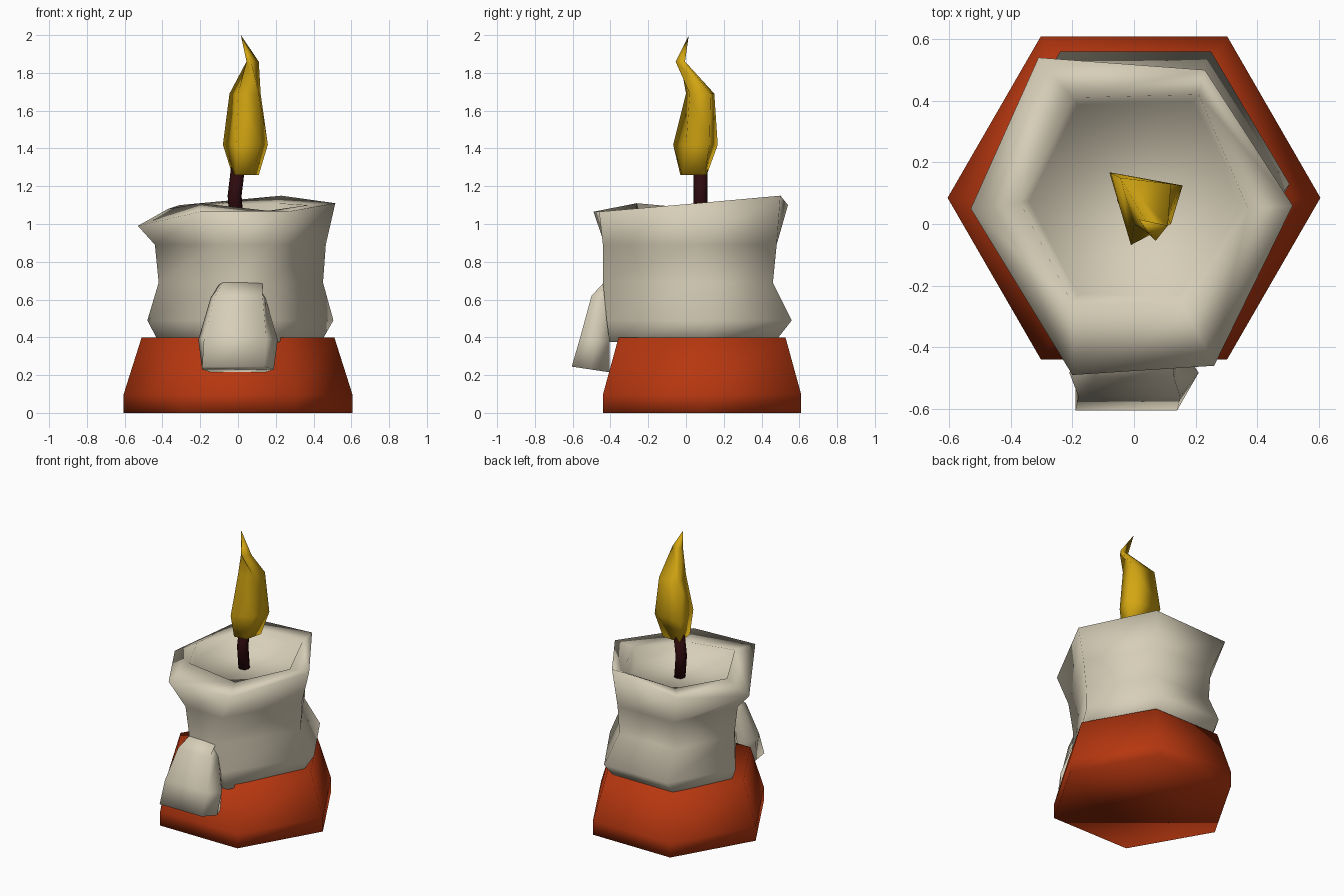
import bpy, bmesh, math

cube = bpy.data.objects.get("Cube")
if cube:
    bpy.data.objects.remove(cube, do_unlink=True)


def material(name, colour):
    m = bpy.data.materials.new(name)
    m.use_nodes = True
    m.diffuse_color = (*colour, 1)
    bsdf = next(n for n in m.node_tree.nodes if n.type == 'BSDF_PRINCIPLED')
    bsdf.inputs["Base Color"].default_value = (*colour, 1)
    return m


def loft(name, rings, mat, tip=None):
    """Skin a stack of equal rings, close both ends and shade smooth."""
    bm = bmesh.new()
    loops = [[bm.verts.new(p) for p in ring] for ring in rings]
    for a, b in zip(loops, loops[1:]):
        n = len(a)
        for i in range(n):
            j = (i + 1) % n
            bm.faces.new((a[i], a[j], b[j], b[i]))
    bm.faces.new(loops[0][::-1])
    top = bm.faces.new(loops[-1])
    if tip:
        bmesh.ops.poke(bm, faces=[top])["verts"][0].co = tip
    bmesh.ops.recalc_face_normals(bm, faces=bm.faces)
    for f in bm.faces:
        f.smooth = True
    mesh = bpy.data.meshes.new(name)
    bm.to_mesh(mesh)
    bm.free()
    mesh.materials.append(mat)
    ob = bpy.data.objects.new(name, mesh)
    bpy.context.collection.objects.link(ob)


def circle(x, y, z, r, sides):
    step = math.tau / sides
    return [(x + r * math.cos(i * step), y + r * math.sin(i * step), z)
            for i in range(sides)]


def wax_ring(z, left, right, mid, back, back_right, front_left, front_right):
    return [(right, mid, z), (back_right, back, z), (-0.24, back, z),
            (left, mid, z), (*front_left, z), (*front_right, z)]


def drip_ring(side, front_l, front_r, front, back, z_front, z_back):
    mid = (front + back) / 2
    z_mid = (z_front + z_back) / 2
    return [(-0.75 * side, back, z_back), (-side, mid, z_mid),
            (front_l, front, z_front), (front_r, front, z_front),
            (side, mid, z_mid), (0.75 * side, back, z_back)]


terracotta = material("terracotta_orange", (0.47, 0.038, 0.005))
wax = material("cream_wax", (0.68, 0.62, 0.48))
char = material("dark_wick", (0.027, 0.003, 0.004))
fire = material("flame_yellow", (0.65, 0.38, 0.006))

# Hexagonal holder
loft("holder", [circle(0, 0.085, z, r, 6) for z, r in
                ((0, 0.605), (0.1, 0.605), (0.4, 0.51))], terracotta)

# Sagging wax body: pinched waist, uneven rim, raised lip and sunken pool
body = [wax_ring(0.375, -0.42, 0.44, 0.09, 0.47, 0.23, (-0.12, -0.40), (0.2, -0.405)),
        wax_ring(0.49, -0.48, 0.505, 0.13, 0.56, 0.25, (-0.1, -0.41), (0.17, -0.42)),
        wax_ring(0.69, -0.42, 0.45, 0.06, 0.46, 0.2, (-0.08, -0.43), (0.14, -0.44)),
        wax_ring(0.89, -0.44, 0.465, 0.05, 0.48, 0.2, (-0.11, -0.43), (0.18, -0.44))]
rim = [(0.515, 0.06, 1.11), (0.23, 0.5, 1.15), (-0.31, 0.54, 1.10),
       (-0.53, 0.05, 0.99), (-0.2, -0.49, 1.065), (0.26, -0.46, 1.065)]
lip = [(0.37, 0.05, 1.10), (0.21, 0.42, 1.11), (-0.2, 0.41, 1.095),
       (-0.37, 0.07, 1.08), (-0.2, -0.26, 1.11), (0.16, -0.26, 1.07)]
pool = [(0.92 * x, 0.92 * y + 0.01, 1.0) for x, y, z in lip]
loft("wax_body", body + [rim, lip, pool], wax)

# Thick drip flowing out of the front wall
loft("wax_drip", [drip_ring(0.19, -0.19, 0.14, -0.605, -0.405, 0.245, 0.215),
                  drip_ring(0.21, -0.18, 0.15, -0.56, -0.405, 0.4, 0.375),
                  drip_ring(0.145, -0.12, 0.13, -0.5, -0.36, 0.62, 0.6),
                  drip_ring(0.1, -0.08, 0.13, -0.435, -0.36, 0.69, 0.67)], wax)

# Bent wick
loft("wick", [circle(x, 0.078, z, 0.037, 8) for x, z in
              ((-0.005, 0.98), (-0.018, 1.15), (0.0, 1.3))], char)

# Twisting four-sided flame ending in a point
profile = [
    (1.26, (-0.03, 0.11), (0.11, 0.1), (0.08, -0.02), (-0.01, -0.03)),
    (1.42, (-0.08, 0.168), (0.158, 0.125), (0.12, 0.0), (-0.01, -0.068)),
    (1.69, (-0.045, 0.15), (0.12, 0.13), (0.11, 0.02), (0.0, 0.0)),
    (1.86, (0.045, -0.005), (0.11, -0.005), (0.07, -0.055), (0.045, -0.03)),
]
loft("flame", [[(x, y, z) for x, y in pts] for z, *pts in profile], fire,
     tip=(0.015, 0.015, 2.0))
